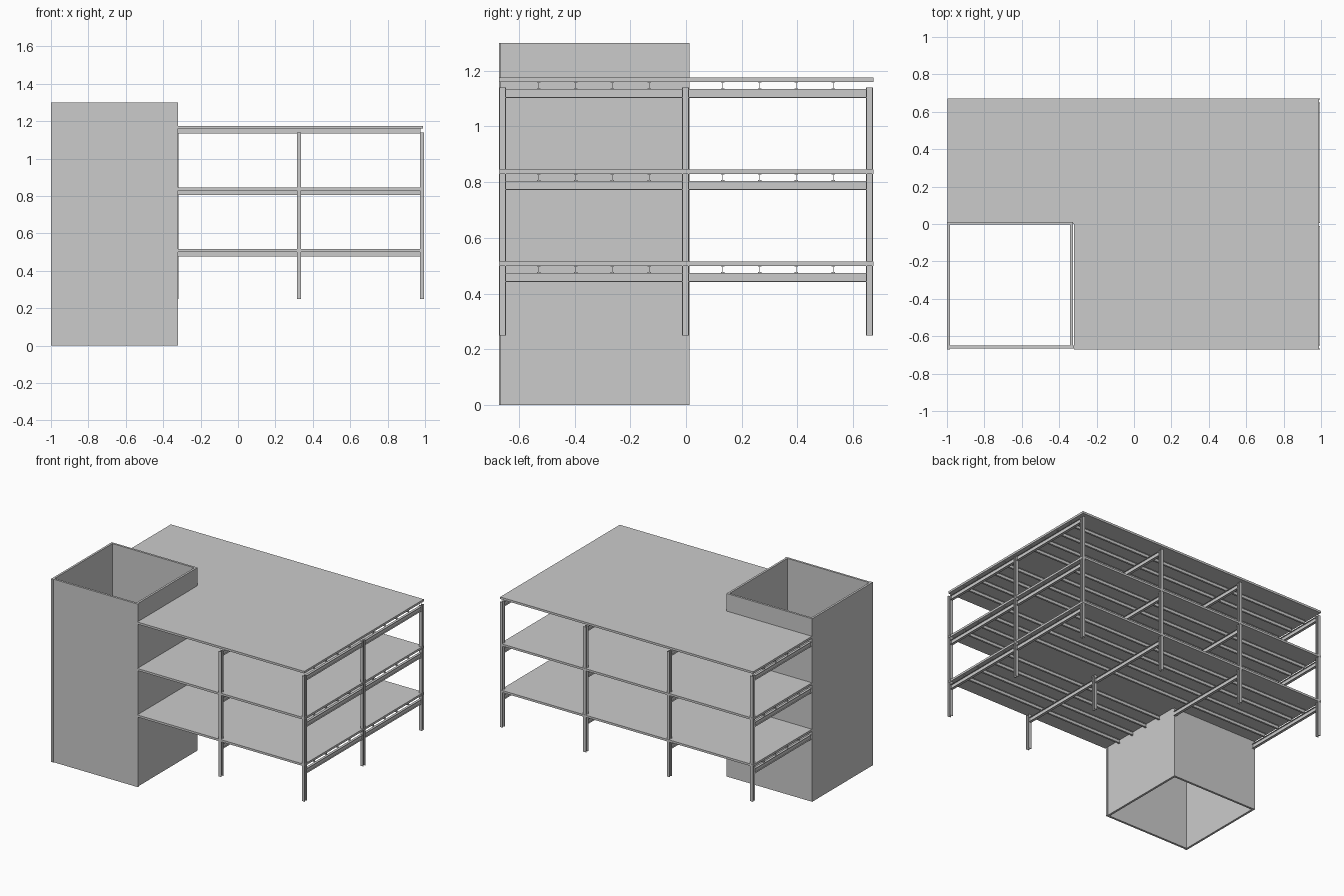
import bpy, bmesh
from mathutils import Vector

if "Cube" in bpy.data.objects:
    bpy.data.objects.remove(bpy.data.objects["Cube"])

LEVELS = [0.50, 0.83, 1.16]        # slab undersides
SLAB, JOIST, GIRDER = 0.015, 0.025, 0.033
COLS_X = [-0.985, -0.33, 0.327, 0.983]


def extrude_profile(name, pts, vec):
    """Face from 3D points, extruded along vec into a solid."""
    bm = bmesh.new()
    face = bm.faces.new([bm.verts.new(p) for p in pts])
    res = bmesh.ops.extrude_face_region(bm, geom=[face], use_keep_orig=True)
    moved = [v for v in res["geom"] if isinstance(v, bmesh.types.BMVert)]
    bmesh.ops.translate(bm, verts=moved, vec=Vector(vec))
    bmesh.ops.recalc_face_normals(bm, faces=bm.faces)
    mesh = bpy.data.meshes.new(name)
    bm.to_mesh(mesh)
    bm.free()
    obj = bpy.data.objects.new(name, mesh)
    bpy.context.collection.objects.link(obj)
    return obj


def box(name, x0, x1, y0, y1, z0, z1):
    pts = [(x0, y0, z0), (x1, y0, z0), (x1, y1, z0), (x0, y1, z0)]
    return extrude_profile(name, pts, (0, 0, z1 - z0))


def i_section(w, d, tf, tw):
    """I profile in (u, v): flanges at v = +-d/2."""
    a, b, c, e = w / 2, d / 2, tw / 2, d / 2 - tf
    return [(-a, -b), (a, -b), (a, -e), (c, -e), (c, e), (a, e),
            (a, b), (-a, b), (-a, e), (-c, e), (-c, -e), (-a, -e)]


# Stair core: four walls lapping at the corners
box("core_left_wall", -1.0, -0.985, -0.67, -0.003, 0, 1.30)
box("core_back_wall", -1.0, -0.342, -0.003, 0.012, 0, 1.30)
box("core_right_wall", -0.342, -0.327, -0.65, 0.012, 0, 1.30)
box("core_front_wall", -0.985, -0.322, -0.665, -0.65, 0, 1.30)

# L-shaped floor and roof slabs
outline = [(-0.998, 0.672), (-0.998, 0.0), (-0.322, 0.0),
           (-0.322, -0.67), (0.99, -0.67), (0.99, 0.672)]
for i, z in enumerate(LEVELS):
    extrude_profile(f"slab_{i}", [(x, y, z) for x, y in outline], (0, 0, SLAB))

# Columns on the grid, left out where the core stands
col = i_section(0.022, 0.025, 0.004, 0.003)
for x in COLS_X:
    for y in (-0.658, -0.002, 0.658):
        if x < 0 and y < 0.1:
            continue
        extrude_profile("column", [(x + u, y + v, 0.25) for u, v in col],
                        (0, 0, 0.89))

# Girders along y and joists along x, at every level
gird = i_section(0.018, GIRDER, 0.003, 0.003)
jst = i_section(0.013, JOIST, 0.002, 0.002)
for z in LEVELS:
    zg = z - JOIST - GIRDER / 2
    for x in COLS_X:
        spans = [(0.011, 0.646)]
        if x > 0:
            spans.append((-0.646, -0.0145))
        for y0, y1 in spans:
            extrude_profile("girder", [(x + u, y0, zg + v) for u, v in gird],
                            (0, y1 - y0, 0))
    for k in range(-4, 5):
        if k == 0:
            continue
        x0 = -0.985 if k > 0 else -0.322
        extrude_profile("joist", [(x0, k * 0.132 + u, z - JOIST / 2 + v)
                                  for u, v in jst], (0.975 - x0, 0, 0))
